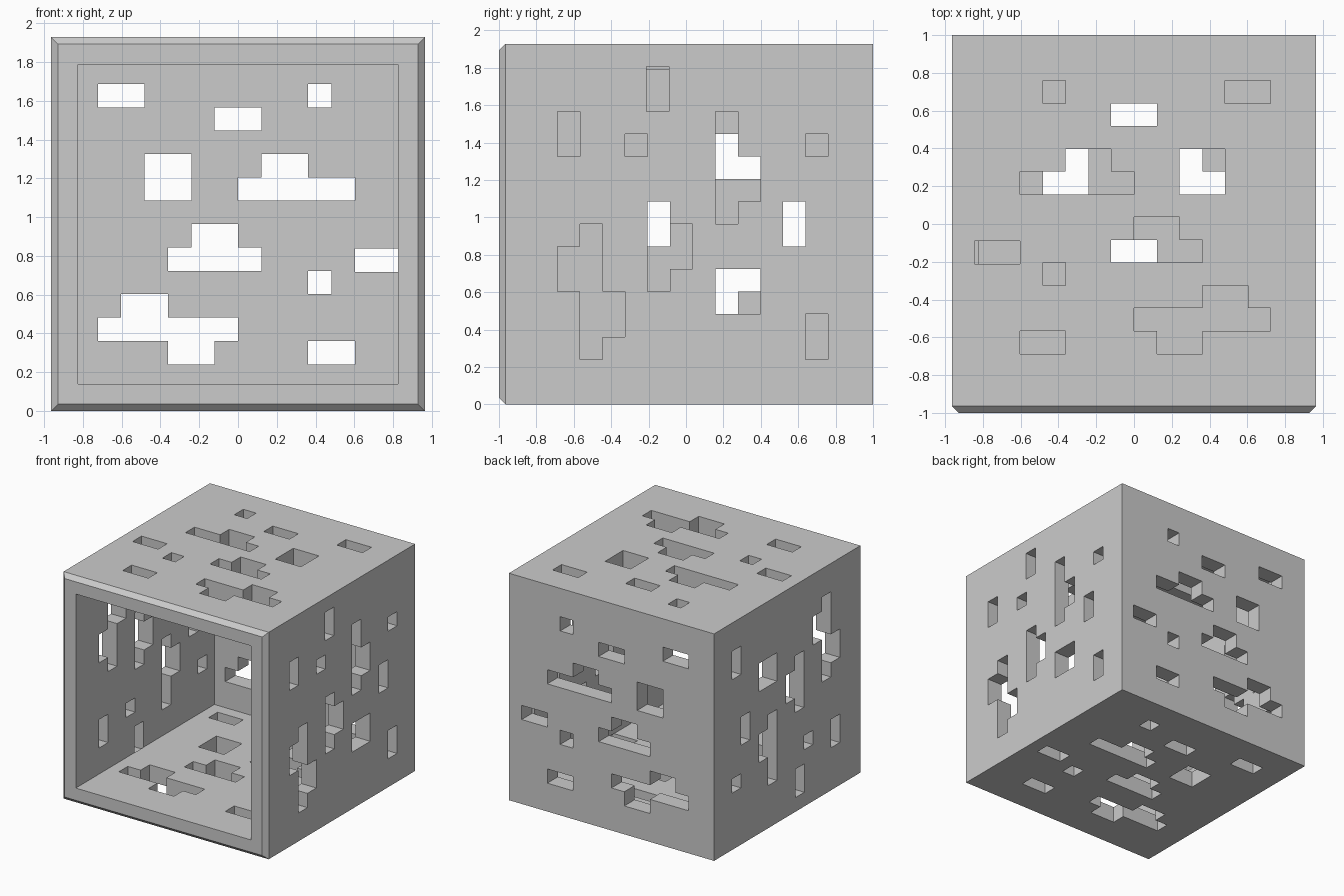
import bpy
import bmesh
from math import radians
from mathutils import Matrix, Vector

cube = bpy.data.objects.get("Cube")
if cube:
    bpy.data.objects.remove(cube, do_unlink=True)

CELL = 0.1205            # the pattern sits on a 16-cell grid
HALF = 8 * CELL          # half of the outer width
WALL = 0.14
CHAMFER = 0.036
MID = Vector((0, 0, HALF))

grey = bpy.data.materials.new("light grey")
grey.use_nodes = True
colour = (0.6, 0.6, 0.6, 1)
grey.diffuse_color = colour
grey.node_tree.nodes["Principled BSDF"].inputs["Base Color"].default_value = colour


def add_box(bm, low, high):
    low, high = Vector(low), Vector(high)
    size = Matrix.Diagonal((*(high - low), 1))
    return bmesh.ops.create_cube(bm, size=1, matrix=Matrix.Translation((low + high) / 2) @ size)["verts"]


def make_object(name, bm):
    mesh = bpy.data.meshes.new(name)
    bmesh.ops.recalc_face_normals(bm, faces=bm.faces)
    bm.to_mesh(mesh)
    bm.free()
    mesh.materials.append(grey)
    ob = bpy.data.objects.new(name, mesh)
    bpy.context.collection.objects.link(ob)
    return ob


def cut(target, cutter):
    mod = target.modifiers.new("cut", "BOOLEAN")
    mod.object = cutter
    mod.operation = "DIFFERENCE"
    mod.solver = "EXACT"
    mod.use_self = True
    cutter.hide_render = True
    bpy.context.view_layer.objects.active = target
    bpy.ops.object.modifier_apply(modifier=mod.name)
    bpy.data.objects.remove(cutter, do_unlink=True)


# Outer block with a chamfered front rim
bm = bmesh.new()
add_box(bm, (-HALF, -1, 0), (HALF, 1, 2 * HALF))
rim = [e for e in bm.edges if all(v.co.y < 0 for v in e.verts)]
bmesh.ops.bevel(bm, geom=rim, offset=CHAMFER, segments=1, affect="EDGES")
shell = make_object("perforated_box", bm)

# Hollow inside, open at the front
bm = bmesh.new()
inner = HALF - WALL
add_box(bm, (-inner, -1.5, WALL), (inner, 1 - WALL, 2 * HALF - WALL))
cut(shell, make_object("cavity_cutter", bm))

# Hole pattern in grid cells: column start, column end, row start, row end
HOLES = [
    (2, 4, 13, 14), (7, 9, 12, 13), (11, 12, 13, 14), (4, 6, 9, 11),
    (8, 13, 9, 10), (9, 11, 9.5, 11),
    (5, 9, 6, 7), (6, 8, 6.5, 8),
    (13, 15, 5.95, 6.95), (11, 12, 5, 6),
    (2, 8, 3, 4), (3, 5, 3.5, 5), (5, 7, 2, 3.5),
    (11, 13, 2, 3),
]
DEPTH = WALL + 0.001

# Holes through the back wall
bm = bmesh.new()
for c0, c1, r0, r1 in HOLES:
    add_box(bm, (c0 * CELL - HALF, 1 - DEPTH, r0 * CELL), (c1 * CELL - HALF, 1.1, r1 * CELL))
cut(shell, make_object("back_hole_cutter", bm))

# The same holes turned around the y axis for floor, right, top and left walls
for turn, wall in enumerate(["floor", "side_a", "top", "side_b"]):
    bm = bmesh.new()
    for c0, c1, r0, r1 in HOLES:
        add_box(bm, (c0 * CELL - HALF, 1 - (16 - r0) * CELL, -0.1),
                (c1 * CELL - HALF, 1 - (16 - r1) * CELL, DEPTH))
    spin = Matrix.Rotation(radians(-90 * turn), 3, "Y")
    bmesh.ops.rotate(bm, verts=bm.verts, cent=MID, matrix=spin)
    cut(shell, make_object(wall + "_hole_cutter", bm))
